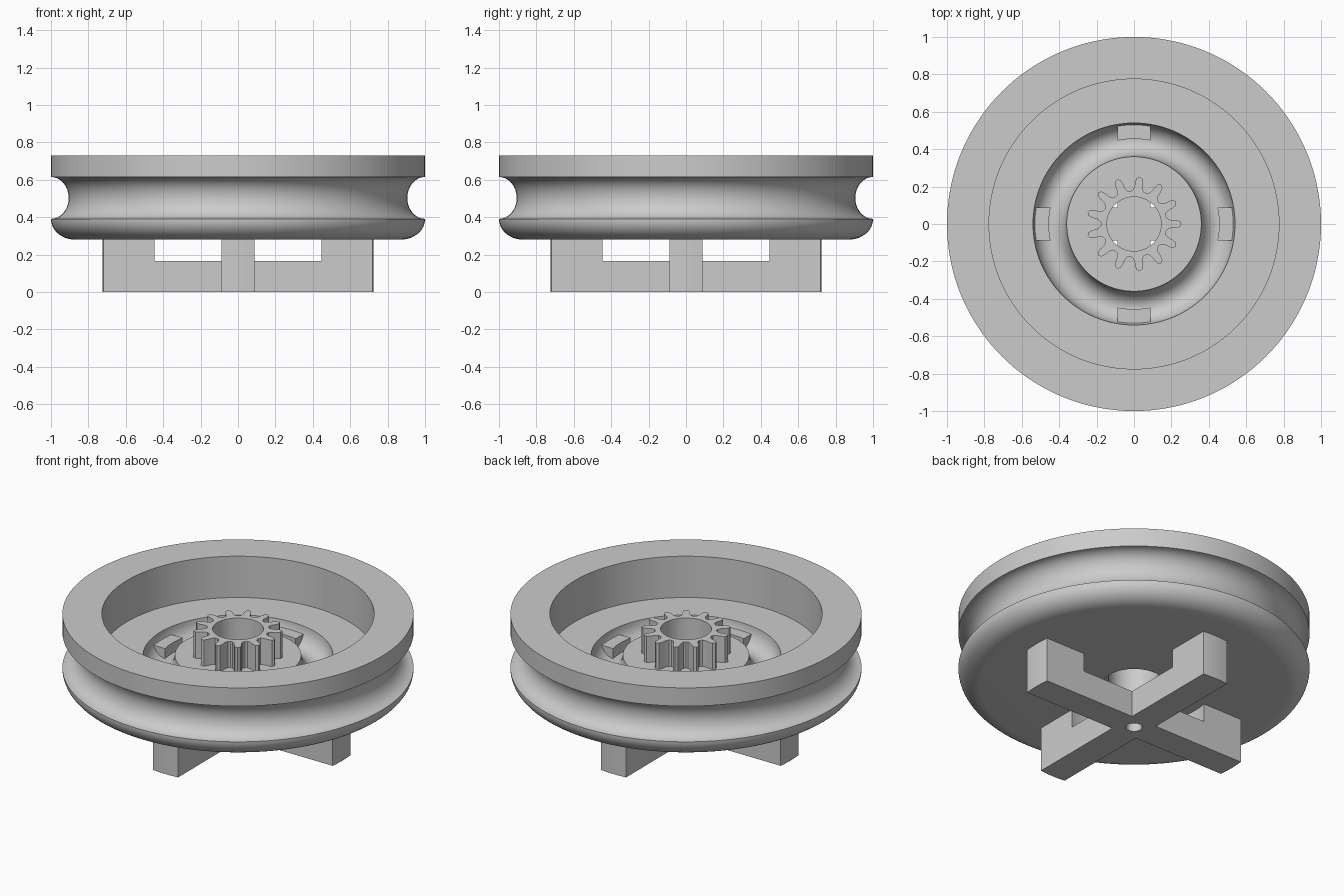
import bpy, bmesh, math
from math import sin, cos, pi, asin, sqrt

if "Cube" in bpy.data.objects:
    bpy.data.objects.remove(bpy.data.objects["Cube"], do_unlink=True)

grey = bpy.data.materials.new("plain_grey")
grey.use_nodes = True
grey.diffuse_color = (0.6, 0.6, 0.6, 1)
grey.node_tree.nodes["Principled BSDF"].inputs["Base Color"].default_value = (0.6, 0.6, 0.6, 1)

BORE = 0.145
FLOOR = 0.47
ARM_HALF = 0.088


def finish(bm, name, smooth=True):
    bmesh.ops.recalc_face_normals(bm, faces=bm.faces)
    mesh = bpy.data.meshes.new(name)
    bm.to_mesh(mesh)
    bm.free()
    mesh.materials.append(grey)
    ob = bpy.data.objects.new(name, mesh)
    bpy.context.collection.objects.link(ob)
    if smooth:
        bpy.ops.object.select_all(action="DESELECT")
        ob.select_set(True)
        bpy.context.view_layer.objects.active = ob
        bpy.ops.object.shade_smooth_by_angle(angle=math.radians(30))
    return ob


def arc(cx, cz, rx, rz, start, end, steps=16):
    angles = [math.radians(start + (end - start) * i / steps) for i in range(steps + 1)]
    return [(cx + rx * cos(a), cz + rz * sin(a)) for a in angles]


def bridge(bm, a, b):
    for i in range(len(a)):
        j = (i + 1) % len(a)
        bm.faces.new((a[i], a[j], b[j], b[i]))


def lathe(name, profile, segments=144):
    bm = bmesh.new()
    rings = []
    for s in range(segments):
        t = 2 * pi * s / segments
        rings.append([bm.verts.new((r * cos(t), r * sin(t), z)) for r, z in profile])
    for s in range(segments):
        bridge(bm, rings[s], rings[(s + 1) % segments])
    return finish(bm, name)


def prism(bm, outline, z0, z1):
    low = [bm.verts.new((x, y, z0)) for x, y in outline]
    high = [bm.verts.new((x, y, z1)) for x, y in outline]
    bridge(bm, low, high)
    bm.faces.new(low)
    bm.faces.new(high)


def end_arc(radius, turn=0, steps=8):
    # Rounded strip end of constant width, turned about the axis
    half = asin(ARM_HALF / radius)
    angles = [turn - half + 2 * half * i / steps for i in range(steps + 1)]
    return [(radius * cos(a), radius * sin(a)) for a in angles]


# Wheel with rope groove, top recess and ring channel
profile = [(BORE, FLOOR)]
profile += arc(0.45, FLOOR, 0.09, 0.11, 180, 360)
profile += [(0.775, FLOOR), (0.775, 0.73), (1, 0.73), (1, 0.615)]
profile += arc(1, 0.503, 0.095, 0.112, 90, 270)[1:]
profile += arc(0.87, 0.39, 0.13, 0.11, 0, -90)[1:]
profile += [(0.18, 0.28), (0.18, 0.32), (BORE, 0.32)]
lathe("pulley_wheel", profile)

# Pinion with rounded teeth around the bore
TEETH = 13
half_tooth = [(0.5, 0.175), (0.34, 0.18), (0.23, 0.197), (0.19, 0.225), (0.13, 0.246)]
tooth = [(-f, r) for f, r in half_tooth] + [(0, 0.255)]
tooth += [(f, r) for f, r in reversed(half_tooth[1:])]
polar = [((k + f) * 2 * pi / TEETH, r) for k in range(TEETH) for f, r in tooth]
bm = bmesh.new()
loops = []
for z, inner in ((FLOOR - 0.01, False), (0.635, False), (0.635, True), (FLOOR - 0.01, True)):
    loops.append([bm.verts.new((cos(a) * (BORE if inner else r),
                                sin(a) * (BORE if inner else r), z)) for a, r in polar])
for k in range(4):
    bridge(bm, loops[k], loops[(k + 1) % 4])
finish(bm, "pinion_gear")

# Cross base with a blind centre hole
outline = []
for k in range(4):
    turn = k * pi / 2
    outline += end_arc(0.725, turn)
    d, a = ARM_HALF * sqrt(2), turn + pi / 4
    outline.append((d * cos(a), d * sin(a)))
bm = bmesh.new()
prism(bm, outline, 0, 0.165)
cross = finish(bm, "cross_base")

bpy.ops.mesh.primitive_cylinder_add(vertices=32, radius=0.046, depth=0.2)
cutter = bpy.context.object
cutter.name = "hole_cutter"
cutter.hide_render = True
cut = cross.modifiers.new("centre_hole", "BOOLEAN")
cut.operation = "DIFFERENCE"
cut.object = cutter
bpy.context.view_layer.objects.active = cross
bpy.ops.object.modifier_apply(modifier=cut.name)
bpy.data.objects.remove(cutter, do_unlink=True)

# Four uprights under the wheel, each with a tab reaching into the channel
for k, side in enumerate(("left", "back", "right", "front")):
    turn = k * pi / 2
    for part, outer, z0, z1 in (("upright", 0.725, 0.165, 0.28), ("tab", 0.53, 0.28, 0.425)):
        bm = bmesh.new()
        prism(bm, end_arc(outer, turn) + end_arc(0.455, turn)[::-1], z0, z1)
        finish(bm, side + "_" + part)
